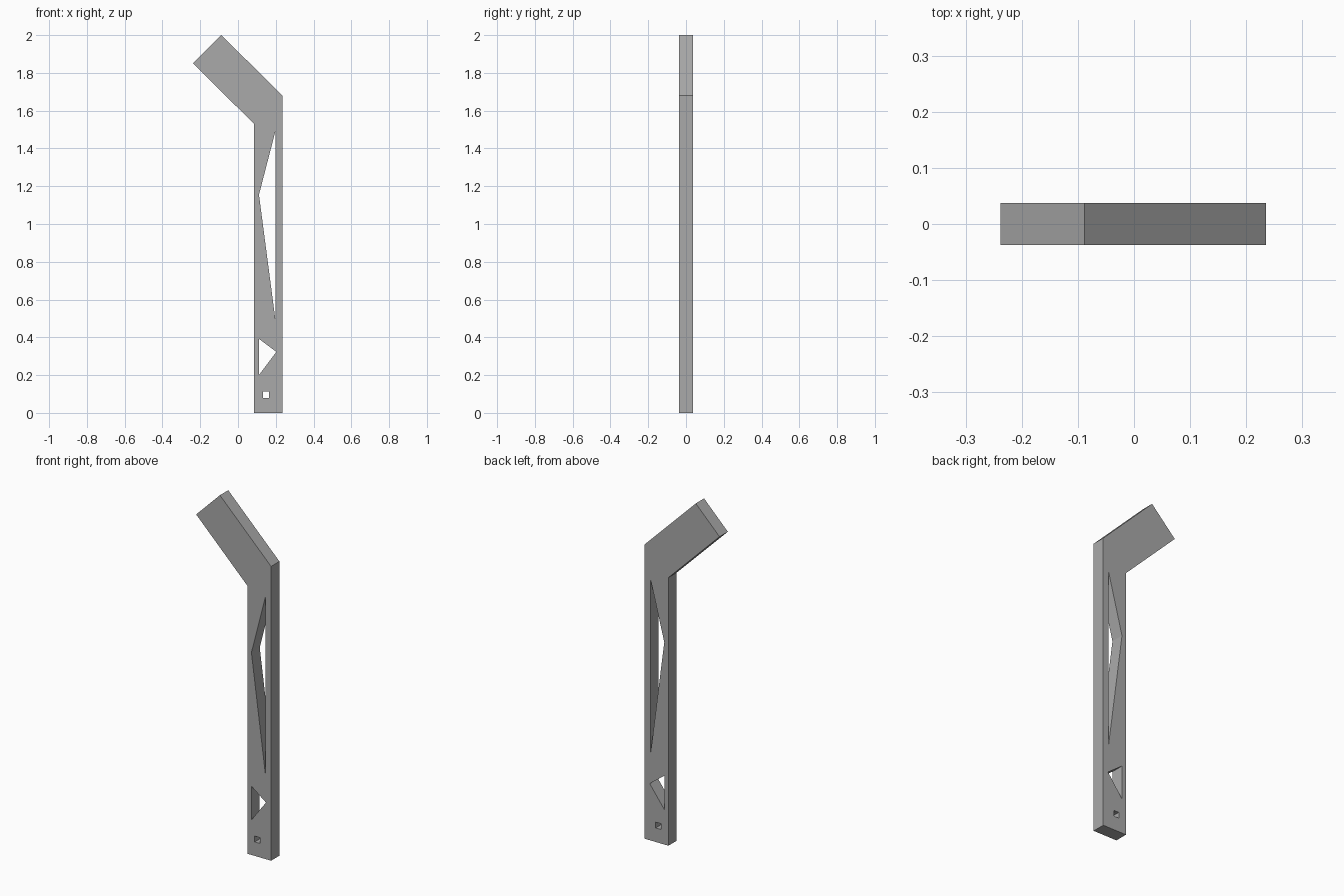
import bpy, bmesh
from math import radians
from mathutils import Matrix

cube = bpy.data.objects.get("Cube")
if cube:
    bpy.data.objects.remove(cube, do_unlink=True)

HALF_DEPTH = 0.0375

# Profiles in the x-z plane
outline = [(0.085, 0), (0.235, 0), (0.235, 1.68), (-0.088, 2.0), (-0.238, 1.85), (0.085, 1.53)]
long_window = [(0.199, 1.495), (0.111, 1.155), (0.199, 0.485)]
small_window = [(0.111, 0.392), (0.203, 0.323), (0.111, 0.2)]
pin_hole = [(0.132, 0.08), (0.132, 0.113), (0.165, 0.113), (0.165, 0.08)]

# Flat grey finish
grey = bpy.data.materials.new("plain grey")
grey.use_nodes = True
colour = (0.4, 0.4, 0.4, 1)
grey.diffuse_color = colour
grey.node_tree.nodes["Principled BSDF"].inputs["Base Color"].default_value = colour

# Filled profile with holes, extruded to both sides
curve = bpy.data.curves.new("bent_arm_profile", "CURVE")
curve.dimensions = "2D"
curve.fill_mode = "BOTH"
curve.extrude = HALF_DEPTH
for loop in (outline, long_window, small_window, pin_hole):
    spline = curve.splines.new("POLY")
    spline.points.add(len(loop) - 1)
    for point, (x, z) in zip(spline.points, loop):
        point.co = (x, z, 0, 1)
    spline.use_cyclic_u = True

profile = bpy.data.objects.new("bent_arm_profile", curve)
bpy.context.scene.collection.objects.link(profile)
depsgraph = bpy.context.evaluated_depsgraph_get()
mesh = bpy.data.meshes.new_from_object(profile.evaluated_get(depsgraph))
bpy.data.objects.remove(profile, do_unlink=True)

# Stand the arm upright and join its faces into one closed solid
bm = bmesh.new()
bm.from_mesh(mesh)
bm.transform(Matrix.Rotation(radians(90), 4, "X"))
bmesh.ops.remove_doubles(bm, verts=bm.verts[:], dist=0.0001)
bmesh.ops.recalc_face_normals(bm, faces=bm.faces[:])
for face in bm.faces:
    face.smooth = False
    face.material_index = 0
bm.to_mesh(mesh)
bm.free()

mesh.name = "bent_arm"
mesh.materials.clear()
mesh.materials.append(grey)
arm = bpy.data.objects.new("bent_arm", mesh)
bpy.context.scene.collection.objects.link(arm)
